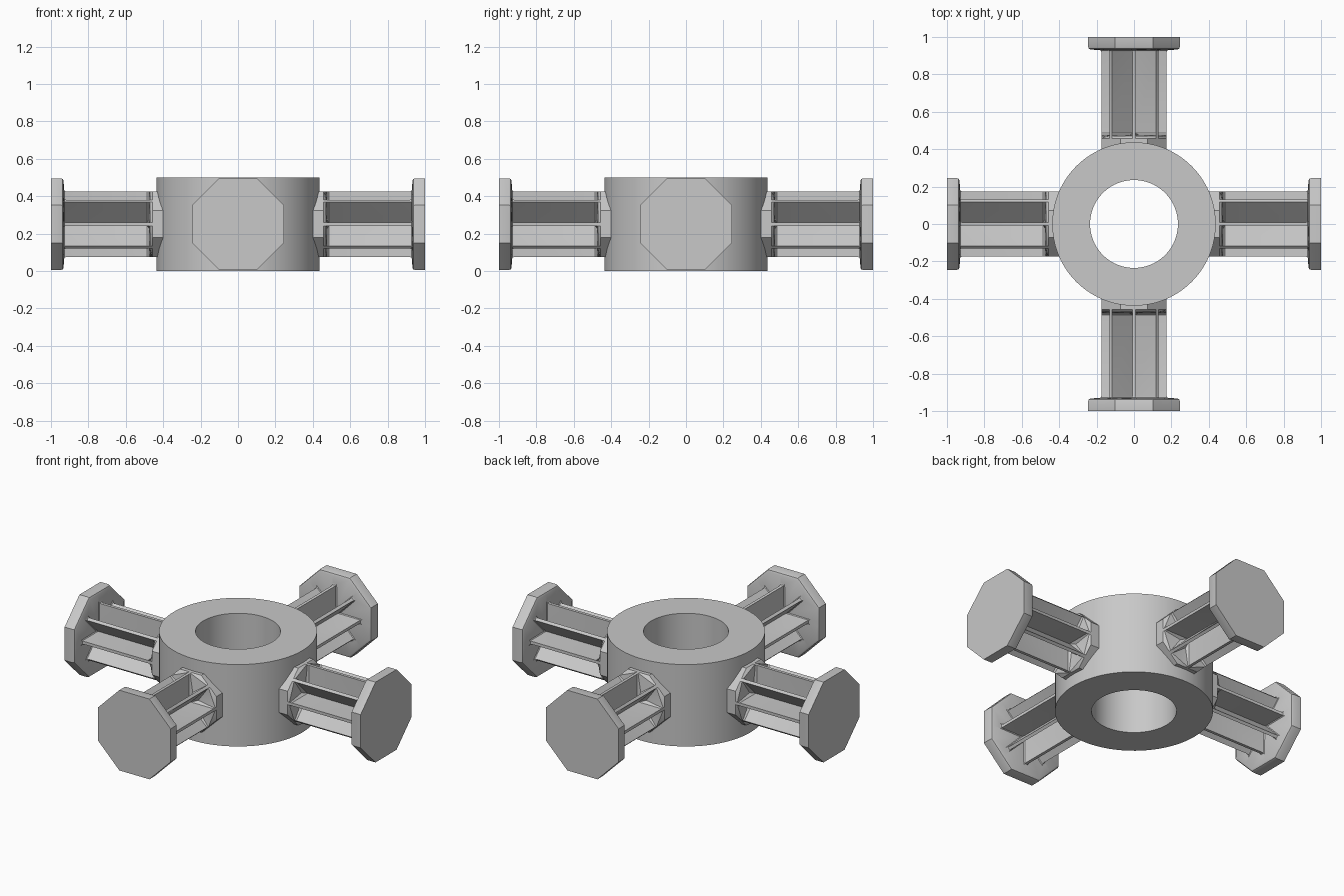
import bpy
import bmesh
import math
from mathutils import Matrix, Vector

cube = bpy.data.objects.get("Cube")
if cube:
    bpy.data.objects.remove(cube, do_unlink=True)

grey = bpy.data.materials.new("plain grey")
grey.use_nodes = True
colour = (0.58, 0.58, 0.58, 1)
grey.diffuse_color = colour
grey.node_tree.nodes["Principled BSDF"].inputs["Base Color"].default_value = colour

MID_Z = 0.25
RIB = 0.009                               # half thickness of a rib
EIGHTH = math.pi / 8
CORE = RIB / math.sin(EIGHTH)             # where neighbouring ribs meet


def finish(bm, name, angle):
    bmesh.ops.recalc_face_normals(bm, faces=bm.faces)
    mesh = bpy.data.meshes.new(name)
    bm.to_mesh(mesh)
    bm.free()
    mesh.materials.append(grey)
    obj = bpy.data.objects.new(name, mesh)
    bpy.context.collection.objects.link(obj)
    bpy.ops.object.select_all(action="DESELECT")
    obj.select_set(True)
    bpy.context.view_layer.objects.active = obj
    bpy.ops.object.shade_smooth_by_angle(angle=math.radians(angle))
    return obj


def ring_hub(inner, outer, height, steps=96):
    """Thick round ring made by spinning a rectangle."""
    bm = bmesh.new()
    corners = [(inner, 0), (outer, 0), (outer, height), (inner, height)]
    verts = [bm.verts.new((r, 0, z)) for r, z in corners]
    edges = [bm.edges.new((verts[i], verts[(i + 1) % 4])) for i in range(4)]
    bmesh.ops.spin(bm, geom=verts + edges, cent=(0, 0, 0), axis=(0, 0, 1),
                   angle=math.tau, steps=steps, use_merge=True)
    bmesh.ops.remove_doubles(bm, verts=bm.verts, dist=0.0001)
    return finish(bm, "hub", 30)


def section(tip, valley, half):
    """Eight rib tips with a valley point between each pair."""
    between = Vector((math.cos(EIGHTH), math.sin(EIGHTH))) * valley
    points = []
    for k in range(8):
        turn = Matrix.Rotation(k * math.pi / 4, 2)
        points += [turn @ Vector((tip, -half)), turn @ Vector((tip, half)),
                   turn @ between]
    return points


def arm(name, angle):
    """Octagonal collar, eight-ribbed spoke and octagonal end plate along x."""
    spoke, plate = 0.175, 0.245
    corner = 1 / math.cos(EIGHTH)         # octagon corner over flat radius
    stations = [
        (0.34, spoke, spoke * corner, RIB),                     # collar
        (0.458, spoke, spoke * corner, RIB),
        (0.470, spoke, 0.165, RIB),
        (0.475, spoke, 0.07, RIB),
        (0.486, spoke, CORE, RIB),                              # ribs
        (0.918, spoke, CORE, RIB),
        (0.927, spoke + 0.003, CORE + 0.006, RIB + 0.002),
        (0.931, spoke + 0.012, CORE + 0.02, RIB + 0.006),       # fillet
        (0.932, plate - 0.014, (plate - 0.014) * corner, RIB + 0.006),
        (0.937, plate - 0.004, (plate - 0.004) * corner, RIB),
        (0.946, plate, plate * corner, RIB),                    # end plate
        (1.0, plate, plate * corner, RIB),
    ]
    bm = bmesh.new()
    rings = [[bm.verts.new((x, p.x, p.y)) for p in section(*s)]
             for x, *s in stations]
    for low, high in zip(rings, rings[1:]):
        n = len(low)
        for i in range(n):
            j = (i + 1) % n
            bm.faces.new((low[i], low[j], high[j], high[i]))
    bm.faces.new(rings[0])
    bm.faces.new(rings[-1])
    place = Matrix.Translation((0, 0, MID_Z)) @ Matrix.Rotation(angle, 4, "Z")
    bm.transform(place)
    return finish(bm, name, 35)


ring_hub(0.235, 0.437, 0.5)
for index, side in enumerate(("left", "back", "right", "front")):
    arm(side + "_arm", index * math.pi / 2)
